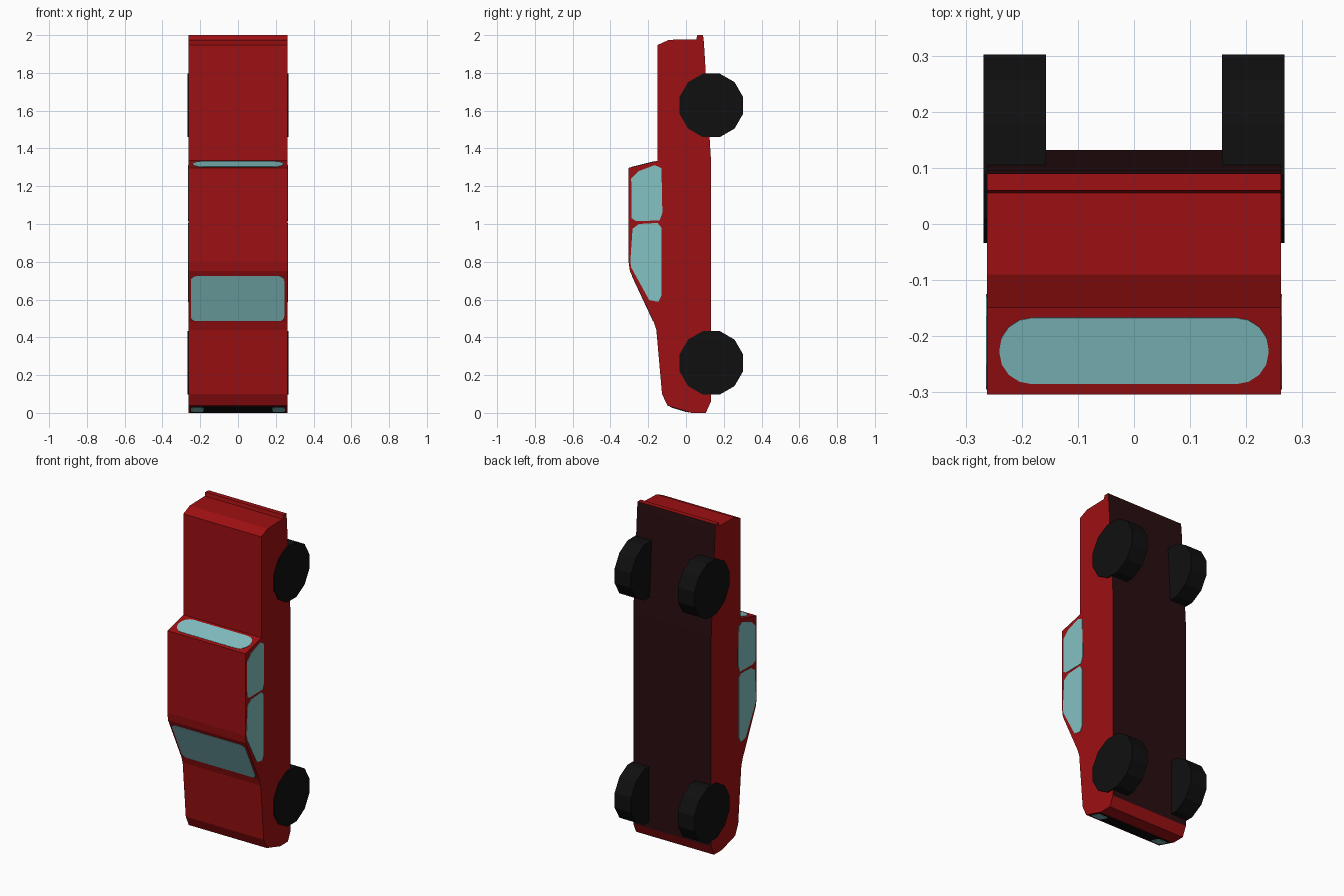
import bpy, bmesh, math
from mathutils import Vector

if "Cube" in bpy.data.objects:
    bpy.data.objects.remove(bpy.data.objects["Cube"])


def material(name, col):
    m = bpy.data.materials.new(name)
    m.diffuse_color = (*col, 1)
    m.use_nodes = True
    m.node_tree.nodes["Principled BSDF"].inputs["Base Color"].default_value = m.diffuse_color
    return m


RED = material("red paint", (0.34, 0.005, 0.006))
UNDER = material("dark underside", (0.022, 0.004, 0.005))
GLASS = material("pale glass", (0.23, 0.54, 0.55))
BLACK = material("tyre black", (0.005, 0.005, 0.005))
HALF = 0.262


def prism(name, pts, offset, mats):
    """Solid made from a flat outline pushed along an offset vector."""
    bm = bmesh.new()
    f = bm.faces.new([bm.verts.new(p) for p in pts])
    new = bmesh.ops.extrude_face_region(bm, geom=[f], use_keep_orig=True)["geom"]
    bmesh.ops.translate(bm, vec=offset, verts=[v for v in new if isinstance(v, bmesh.types.BMVert)])
    bmesh.ops.recalc_face_normals(bm, faces=bm.faces)
    if len(mats) > 1:  # floor faces (+y) get the second colour
        for f in bm.faces:
            f.material_index = 1 if f.normal.y > 0.95 else 0
    me = bpy.data.meshes.new(name)
    bm.to_mesh(me)
    bm.free()
    for m in mats:
        me.materials.append(m)
    ob = bpy.data.objects.new(name, me)
    bpy.context.collection.objects.link(ob)
    return ob


def slope_plate(name, p0, p1, x0, x1, r, mat, lift=0.002):
    """Thin rounded plate lying on the body slope from p0 to p1, given as (y, z)."""
    a, b = Vector((0, *p0)), Vector((0, *p1))
    d = (b - a).normalized()
    n = Vector((1, 0, 0)).cross(d)
    if n.dot((a + b) / 2 - Vector((0, 0, 1))) < 0:  # point away from the middle
        n = -n
    length = (b - a).length
    pts = []
    for cx, cv, start in ((x1 - r, length - r, 0), (x0 + r, length - r, 90),
                          (x0 + r, r, 180), (x1 - r, r, 270)):
        for k in range(5):
            t = math.radians(start + 22.5 * k)
            pts.append(a + d * (cv + r * math.sin(t)) + Vector((cx + r * math.cos(t), 0, 0)) - n * 0.003)
    return prism(name, pts, n * (0.003 + lift), [mat])


# Pickup body: side profile (y, z), nose down
profile = [(0.03, 0), (-0.098, 0.038), (-0.127, 0.10), (-0.157, 0.44), (-0.17, 0.48),
           (-0.297, 0.75), (-0.304, 0.80), (-0.304, 1.297), (-0.15, 1.335), (-0.15, 1.948),
           (-0.09, 1.975), (0.055, 1.978), (0.06, 2.0), (0.09, 2.0), (0.095, 1.96),
           (0.132, 1.34), (0.132, 0.06), (0.105, 0.0)]
prism("truck_body", [(-HALF, y, z) for y, z in profile], (2 * HALF, 0, 0), [RED, UNDER])

# Side windows on both sides
front_win = [(-0.295, 0.80), (-0.283, 0.975), (-0.25, 1.0), (-0.15, 1.006), (-0.13, 0.98),
             (-0.13, 0.62), (-0.147, 0.588), (-0.195, 0.597), (-0.29, 0.77)]
rear_win = [(-0.288, 1.03), (-0.29, 1.24), (-0.25, 1.28), (-0.165, 1.312), (-0.13, 1.295),
            (-0.125, 1.06), (-0.14, 1.018), (-0.265, 1.016)]
for side, s in (("right", 1), ("left", -1)):
    for label, win in (("front", front_win), ("rear", rear_win)):
        prism(f"{side}_{label}_window", [(s * (HALF - 0.003), y, z) for y, z in win],
              (s * 0.005, 0, 0), [GLASS])

# Windshield and back window
slope_plate("windshield", (-0.173, 0.486), (-0.285, 0.725), -0.25, 0.245, 0.03, GLASS)
slope_plate("back_window", (-0.285, 1.3015), (-0.167, 1.331), -0.24, 0.24, 0.058, GLASS)

# Grille with a headlight at each end
slope_plate("grille", (-0.085, 0.0341), (0.015, 0.0045), -0.252, 0.252, 0.01, BLACK)
for side, x in (("right", 0.215), ("left", -0.215)):
    slope_plate(f"{side}_headlight", (-0.075, 0.0312), (0.0, 0.0089), x - 0.033, x + 0.033, 0.015, GLASS, 0.004)

# Four twelve-sided wheels
R = 0.168 / math.cos(math.pi / 12)
for end, z in (("front", 0.265), ("rear", 1.628)):
    for side, s in (("right", 1), ("left", -1)):
        ring = [(s * 0.157, 0.134 + R * math.cos((k + 0.5) * math.pi / 6),
                 z + R * math.sin((k + 0.5) * math.pi / 6)) for k in range(12)]
        prism(f"{end}_{side}_wheel", ring, (s * 0.111, 0, 0), [BLACK])
